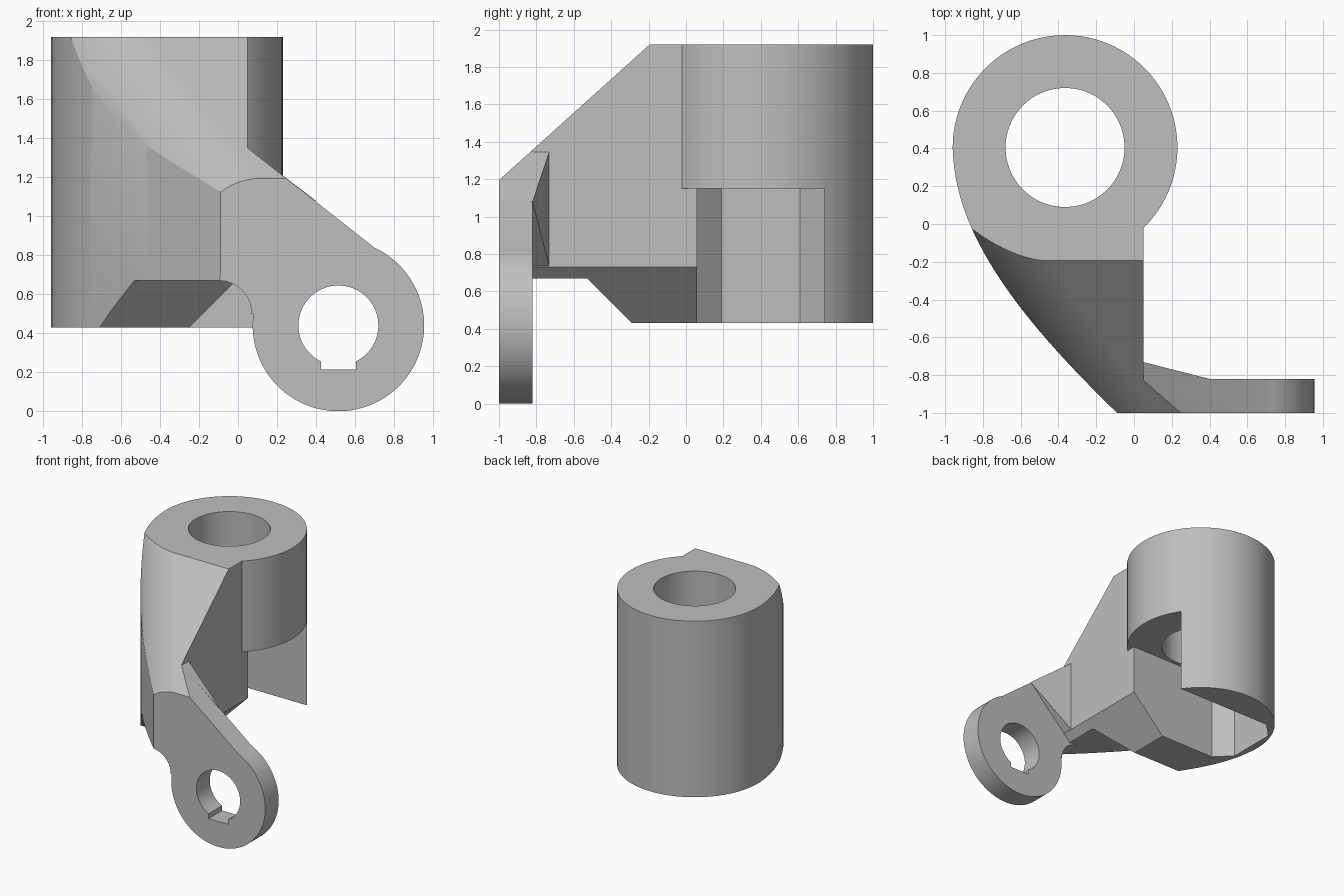
import bpy, bmesh, math
from mathutils import Vector
from mathutils.geometry import interpolate_bezier

if "Cube" in bpy.data.objects:
    bpy.data.objects.remove(bpy.data.objects["Cube"])

grey = bpy.data.materials.new("machined grey")
grey.use_nodes = True
colour = (0.52, 0.52, 0.52, 1)
grey.diffuse_color = colour
grey.node_tree.nodes["Principled BSDF"].inputs["Base Color"].default_value = colour


def from_bmesh(name, bm):
    bmesh.ops.recalc_face_normals(bm, faces=bm.faces)
    mesh = bpy.data.meshes.new(name)
    bm.to_mesh(mesh)
    bm.free()
    mesh.materials.append(grey)
    obj = bpy.data.objects.new(name, mesh)
    bpy.context.collection.objects.link(obj)
    return obj


def prism(name, pts, lo, hi, axis):
    """Extrude a flat outline along one axis between lo and hi."""
    place = {"x": lambda p, h: (h, p[0], p[1]),
             "y": lambda p, h: (p[0], h, p[1]),
             "z": lambda p, h: (p[0], p[1], h)}[axis]
    bm = bmesh.new()
    a, b = [[bm.verts.new(place(p, h)) for p in pts] for h in (lo, hi)]
    bm.faces.new(a)
    bm.faces.new(b)
    for i in range(len(pts)):
        j = (i + 1) % len(pts)
        bm.faces.new((a[i], a[j], b[j], b[i]))
    return from_bmesh(name, bm)


def arc(cx, cy, r, start, end, n):
    angles = [math.radians(start + (end - start) * i / n) for i in range(n + 1)]
    return [(cx + r * math.cos(t), cy + r * math.sin(t)) for t in angles]


def circle(cx, cy, r, n=96):
    return arc(cx, cy, r, 0, 360, n)[:-1]


def combine(obj, tool, operation):
    """Apply a boolean and discard the tool."""
    tool.hide_render = True
    mod = obj.modifiers.new("join", "BOOLEAN")
    mod.operation, mod.object, mod.solver = operation, tool, "EXACT"
    graph = bpy.context.evaluated_depsgraph_get()
    mesh = bpy.data.meshes.new_from_object(obj.evaluated_get(graph))
    obj.modifiers.clear()
    obj.data = mesh
    bpy.data.objects.remove(tool)


AXIS = (-0.365, 0.405)      # centre of the upright sleeve
EYE = (0.515, 0.44)         # centre of the lever eye (x, z)
BASE, TOP = 0.43, 1.92

# Upright sleeve and the curved web that reaches forward
body = prism("bracket_body", circle(*AXIS, 0.595), BASE, TOP, "z")
flank = interpolate_bezier(Vector((-0.958, 0.405)), Vector((-0.96, -0.1)),
                           Vector((-0.5, -0.6)), Vector((-0.09, -1)), 28)
plan = [tuple(p[:2]) for p in flank] + [(-0.09, -0.9), (0.05, -0.9), (0.05, 0.3), AXIS]
combine(body, prism("web", plan, BASE, TOP, "z"), "UNION")

# Raised underside at the front, and the slanted lower edge of the web
under = [(-1.3, 0.67), (-0.53, 0.67), (-0.19, 0.33), (-1.3, 0.33)]
combine(body, prism("underside_cut", under, -2, 2, "x"), "DIFFERENCE")
slant = [(-0.4, 0.28), (0.6, 1.28), (0.6, 0.28)]
combine(body, prism("slant_cut", slant, -1.2, 0.1, "y"), "DIFFERENCE")

# Lever plate with a filleted neck and a round eye
lever = ([(-0.09, 1.35)] + arc(-0.1, 0.5, 0.17, 87, 0, 12)
         + arc(*EYE, 0.44, 172, 425, 64) + [(0.05, 1.35)])
combine(body, prism("lever_plate", lever, -1, -0.82, "y"), "UNION")

# Sloping rounded shoulder, swept back and up over the web
section = arc(0.12, 0.85, 0.345, 90, 180, 24)
section += [(-1, 0.1), (-1, -4), (4, -4), (4, 1.195)]
shoulder = prism("shoulder", section, -1.2, 1.2, "y")
for v in shoulder.data.vertices:
    reach = v.co.y + 1
    v.co.x -= 0.71 * reach
    v.co.z += 0.9 * reach
combine(body, shoulder, "INTERSECT")

# Side pocket with chamfered corners, open to the side and below
pocket = [(0.05, 0.06), (-0.77, 0.06), (-0.9, 0.19), (-0.9, 0.61), (-0.77, 0.74),
          (0.6, 0.74), (0.6, -0.3), (0.05, -0.3)]
combine(body, prism("pocket_cut", pocket, 0.2, 1.15, "z"), "DIFFERENCE")

# Sleeve bore, and the eye bore with its keyway
combine(body, prism("bore_cut", circle(*AXIS, 0.315), 1, 2.1, "z"), "DIFFERENCE")
combine(body, prism("eye_cut", circle(*EYE, 0.205, 64), -1.1, -0.7, "y"), "DIFFERENCE")
key = [(0.425, 0.215), (0.605, 0.215), (0.605, 0.4), (0.425, 0.4)]
combine(body, prism("keyway_cut", key, -1.1, -0.7, "y"), "DIFFERENCE")

# Gusset wedge between the web and the back of the lever
bm = bmesh.new()
for x, y in ((0.045, -0.73), (0.045, -0.825)):
    for z in (0.73, 1.35):
        bm.verts.new((x, y, z))
for y in (-0.82, -0.825):
    bm.verts.new((0.4, y, 1.08))
bmesh.ops.convex_hull(bm, input=bm.verts)
gusset = from_bmesh("gusset", bm)

# Smooth the curved walls, keep machined edges crisp
bpy.ops.object.select_all(action="DESELECT")
body.select_set(True)
bpy.context.view_layer.objects.active = body
bpy.ops.object.shade_smooth_by_angle(angle=math.radians(20))
